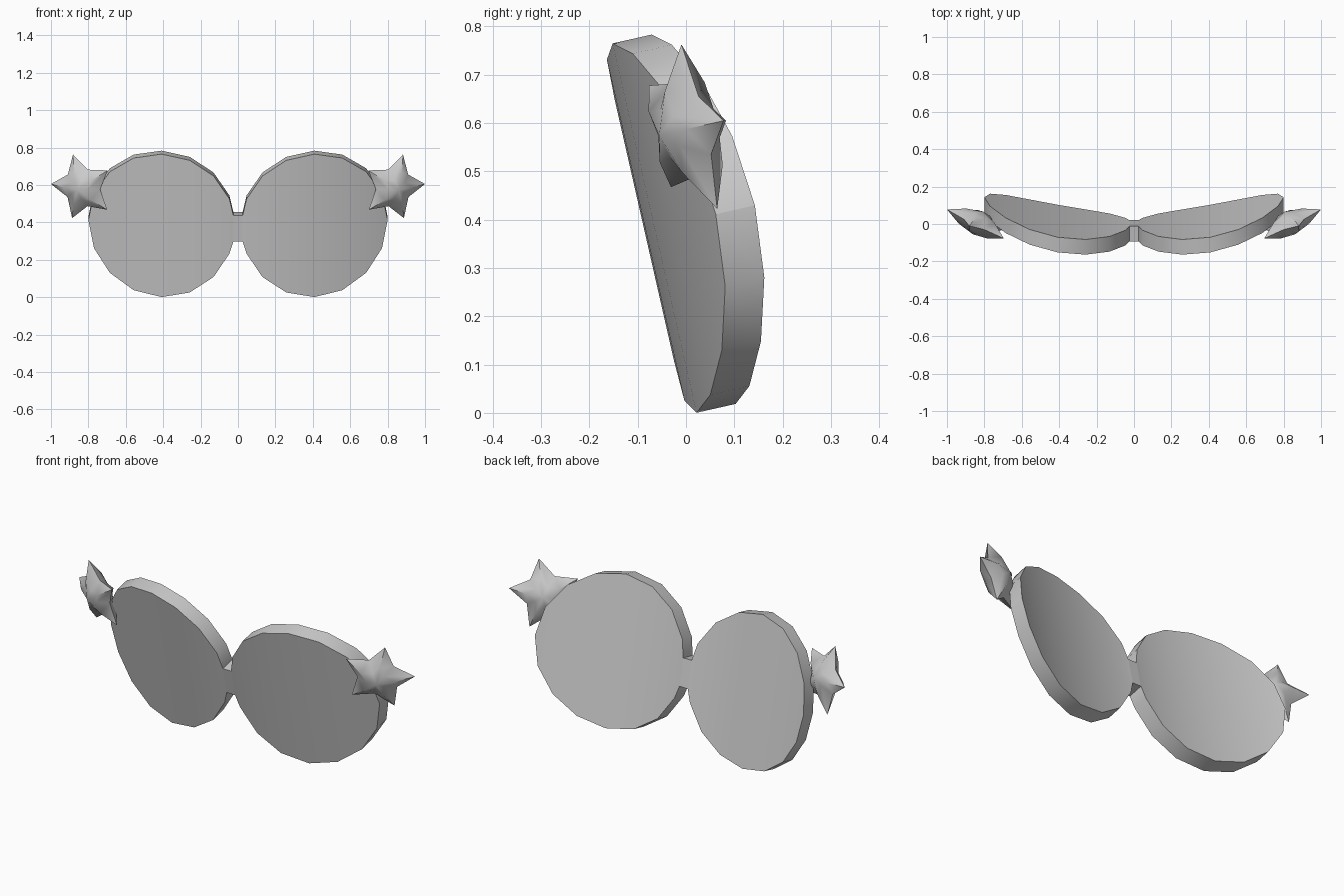
import bpy, bmesh, math
from mathutils import Vector

cube = bpy.data.objects.get("Cube")
if cube:
    bpy.data.objects.remove(cube, do_unlink=True)

GREY = (0.6, 0.6, 0.6, 1)
grey = bpy.data.materials.new("plain grey")
grey.use_nodes = True
grey.diffuse_color = GREY
grey.node_tree.nodes["Principled BSDF"].inputs["Base Color"].default_value = GREY

# Lens frame: tilted forward at the top, bowed back towards the outside
TILT = math.radians(12.8)
UP = Vector((0, -math.sin(TILT), math.cos(TILT)))
BACK = Vector((0, math.cos(TILT), math.sin(TILT)))
CENTRE = Vector((0.408, -0.065, 0.3825))
RADIUS, THICK, SIDES = 0.392, 0.083, 16
BRIDGE_X, BRIDGE_LOW, BRIDGE_HIGH = 0.025, -0.085, 0.06


def on_lens(d, v, depth=0):
    """Point at sideways offset d and height v on the bowed lens."""
    bow = 0.378 * d * d + 0.183 * d
    return CENTRE + Vector((d, 0, 0)) + UP * v + BACK * (bow + depth)


def finish(name, bm, angle, mirror=True):
    bmesh.ops.recalc_face_normals(bm, faces=bm.faces)
    mesh = bpy.data.meshes.new(name)
    bm.to_mesh(mesh)
    bm.free()
    mesh.materials.append(grey)
    obs = []
    for side in (("left_", "right_") if mirror else ("",)):
        m = mesh.copy()
        if side == "right_":
            for vert in m.vertices:
                vert.co.x *= -1
            m.flip_normals()
        ob = bpy.data.objects.new(side + name, m)
        bpy.context.collection.objects.link(ob)
        obs.append(ob)
    bpy.ops.object.select_all(action='DESELECT')
    for ob in obs:
        ob.select_set(True)
    bpy.context.view_layer.objects.active = obs[0]
    bpy.ops.object.shade_smooth_by_angle(angle=math.radians(angle))


def slab(bm, columns):
    """Thick slab from columns of (offset, low, high)."""
    rings = []
    for d, low, high in columns:
        pts = [on_lens(d, low), on_lens(d, high),
               on_lens(d, high, THICK), on_lens(d, low, THICK)]
        rings.append([bm.verts.new(p) for p in pts])
    for a, b in zip(rings, rings[1:]):
        for i in range(4):
            j = (i + 1) % 4
            bm.faces.new((a[i], a[j], b[j], b[i]))
    bm.faces.new(rings[0])
    bm.faces.new(rings[-1])
    bmesh.ops.remove_doubles(bm, verts=bm.verts, dist=0.0005)


# Lenses: sixteen sides, the inner corner widened to meet the bridge
columns = [(BRIDGE_X - CENTRE.x, BRIDGE_LOW, BRIDGE_HIGH)]
for i in range(1, SIDES // 2):
    a = math.tau * i / SIDES
    h = RADIUS * math.sin(a)
    columns.append((-RADIUS * math.cos(a), -h, h))
columns.append((RADIUS, -0.0004, 0.0004))
bm = bmesh.new()
slab(bm, columns)
finish("lens", bm, 32)

# Nose bridge
bm = bmesh.new()
ends = []
for sign in (-1, 1):
    ring = []
    for v, depth in ((BRIDGE_LOW, 0), (BRIDGE_HIGH, 0),
                     (BRIDGE_HIGH, THICK), (BRIDGE_LOW, THICK)):
        p = on_lens(BRIDGE_X - CENTRE.x, v, depth)
        p.x *= sign
        ring.append(bm.verts.new(p))
    ends.append(ring)
    bm.faces.new(ring)
for i in range(4):
    j = (i + 1) % 4
    bm.faces.new((ends[0][i], ends[0][j], ends[1][j], ends[1][i]))
finish("nose_bridge", bm, 32, mirror=False)

# Puffed five-pointed stars at the outer corners
star_centre = Vector((0.833, 0.005, 0.587))
along = Vector((0.913, 0.399, 0.098)).normalized()
rise = Vector((-0.014, -0.213, 0.978)).normalized()
out = along.cross(rise)
TIP, NOTCH, PUFF = 0.183, 0.105, 0.068
bm = bmesh.new()


def star_ring(scale, height):
    ring = []
    for i in range(10):
        a = math.tau * i / 10
        r = scale * (NOTCH if i % 2 else TIP)
        p = star_centre + (along * math.cos(a) + rise * math.sin(a)) * r
        ring.append(bm.verts.new(p + out * height))
    return ring


rim = star_ring(1, 0)
for sign in (1, -1):
    mid = star_ring(0.5, sign * PUFF * 0.68)
    apex = bm.verts.new(star_centre + out * PUFF * sign)
    for i in range(10):
        j = (i + 1) % 10
        bm.faces.new((rim[i], rim[j], mid[j], mid[i]))
        bm.faces.new((mid[i], mid[j], apex))
finish("star", bm, 55)
